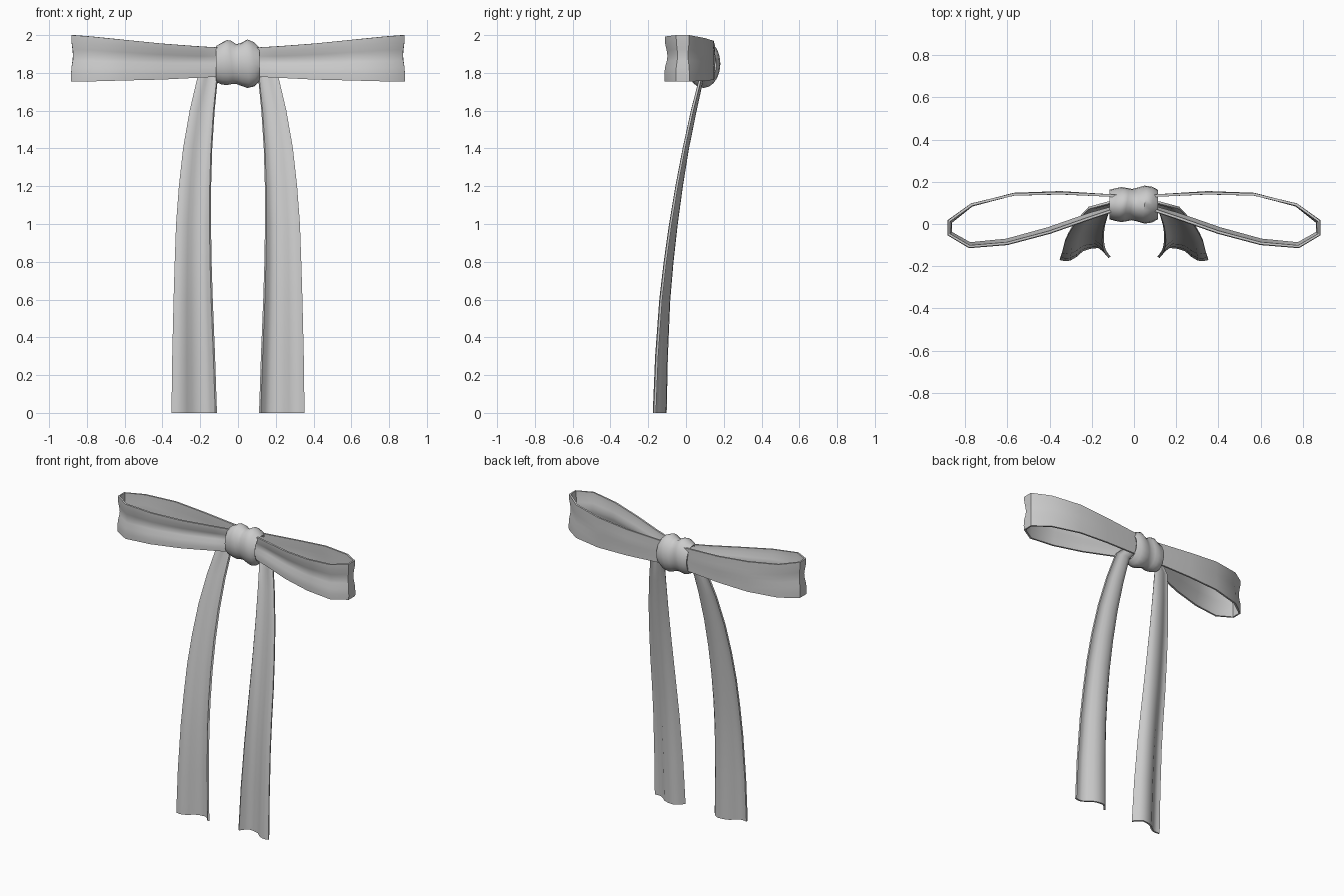
import bpy
import math
from mathutils import Vector

if "Cube" in bpy.data.objects:
    bpy.data.objects.remove(bpy.data.objects["Cube"])


def make_sheet(name, rows, closed=False, thickness=0.012, offset=0.0):
    """Skin rows of points into a sheet, thicken it and smooth it."""
    n = len(rows[0])
    verts = [p for row in rows for p in row]
    faces = []
    for i in range(len(rows) - 1):
        for j in range(n if closed else n - 1):
            k = (j + 1) % n
            faces.append((i * n + j, i * n + k, (i + 1) * n + k, (i + 1) * n + j))
    mesh = bpy.data.meshes.new(name)
    mesh.from_pydata(verts, [], faces)
    ob = bpy.data.objects.new(name, mesh)
    bpy.context.collection.objects.link(ob)
    bpy.ops.object.select_all(action='DESELECT')
    ob.select_set(True)
    bpy.context.view_layer.objects.active = ob
    bpy.ops.object.mode_set(mode='EDIT')
    bpy.ops.mesh.select_all(action='SELECT')
    bpy.ops.mesh.normals_make_consistent(inside=False)
    bpy.ops.object.mode_set(mode='OBJECT')
    mod = ob.modifiers.new("thickness", 'SOLIDIFY')
    mod.thickness = thickness
    mod.offset = offset
    bpy.ops.object.modifier_apply(modifier=mod.name)
    bpy.ops.object.shade_smooth_by_angle(angle=math.radians(50))
    return ob


# Bow loops: plan path (x, y) with top z, bottom z and pleat depth
LOOP = [(0.02, 0.13, 1.93, 1.79, 0.0), (0.11, 0.135, 1.935, 1.78, 0.0),
        (0.35, 0.146, 1.95, 1.77, -0.004), (0.57, 0.140, 1.97, 1.763, -0.002),
        (0.77, 0.092, 1.985, 1.757, 0.004), (0.878, 0.015, 2.0, 1.755, 0.012),
        (0.878, -0.05, 2.0, 1.755, 0.014), (0.78, -0.108, 1.993, 1.755, 0.016),
        (0.60, -0.093, 1.975, 1.76, 0.018), (0.40, -0.04, 1.955, 1.765, 0.02),
        (0.20, 0.03, 1.94, 1.775, 0.02), (0.11, 0.06, 1.935, 1.78, 0.015),
        (0.02, 0.085, 1.93, 1.79, 0.0)]
PLEAT = [(0, 0), (0.14, -0.05), (0.3, 0.15), (0.45, 0.75), (0.57, 1.0),
         (0.7, 0.7), (0.85, 0.2), (1, 0.1)]


def bow_loop(name, side):
    rows = []
    for i, (x, y, top, bottom, depth) in enumerate(LOOP):
        a, b = LOOP[max(i - 1, 0)], LOOP[min(i + 1, len(LOOP) - 1)]
        d = Vector((b[0] - a[0], b[1] - a[1])).normalized()
        inward = Vector((d.y, -d.x))
        rows.append([(side * (x + inward.x * depth * f), y + inward.y * depth * f,
                      bottom + (top - bottom) * t) for t, f in PLEAT])
    make_sheet(name, rows)


# Hanging tails: z, inner x, outer x, y, pleat amount
TAIL = [(1.86, 0.04, 0.12, 0.105, 0.1), (1.77, 0.11, 0.215, 0.082, 0.2),
        (1.6, 0.127, 0.255, 0.042, 0.3), (1.4, 0.14, 0.29, 0.0, 0.35),
        (1.2, 0.146, 0.312, -0.035, 0.45), (1.0, 0.147, 0.327, -0.065, 0.55),
        (0.8, 0.144, 0.334, -0.09, 0.65), (0.6, 0.138, 0.340, -0.11, 0.75),
        (0.3, 0.126, 0.347, -0.127, 0.9), (0.0, 0.116, 0.351, -0.136, 1.0)]
FOLD = [(0, -0.022), (0.1, 0.008), (0.22, 0.028), (0.4, 0.024), (0.55, 0.012),
        (0.67, -0.014), (0.8, -0.032), (0.9, -0.034), (1, -0.029)]


def tail(name, side):
    make_sheet(name, [[(side * (x0 + (x1 - x0) * t), y + f * amount, z)
                       for t, f in FOLD] for z, x0, x1, y, amount in TAIL])


for label, side in (("left", -1), ("right", 1)):
    bow_loop(label + "_bow_loop", side)
    tail(label + "_tail", side)

# Centre knot: open wrinkled band around the x axis (x, y radius, bottom z, top z)
KNOT = [(-0.117, 0.07, 1.752, 1.942), (-0.09, 0.077, 1.74, 1.957),
        (-0.06, 0.083, 1.735, 1.974), (-0.035, 0.079, 1.74, 1.97),
        (-0.01, 0.074, 1.742, 1.952), (0.015, 0.08, 1.732, 1.957),
        (0.05, 0.09, 1.72, 1.977), (0.085, 0.085, 1.728, 1.962),
        (0.113, 0.07, 1.755, 1.935)]
rows = []
for x, ry, low, high in KNOT:
    row = []
    for j in range(20):
        a = 2 * math.pi * j / 20
        slant = 0.008 * math.sin(a * 2)
        row.append((x + (slant if abs(x) < 0.1 else 0), 0.092 + ry * math.cos(a),
                    (low + high) / 2 + (high - low) / 2 * math.sin(a)))
    rows.append(row)
make_sheet("centre_knot", rows, closed=True, offset=-1.0)
